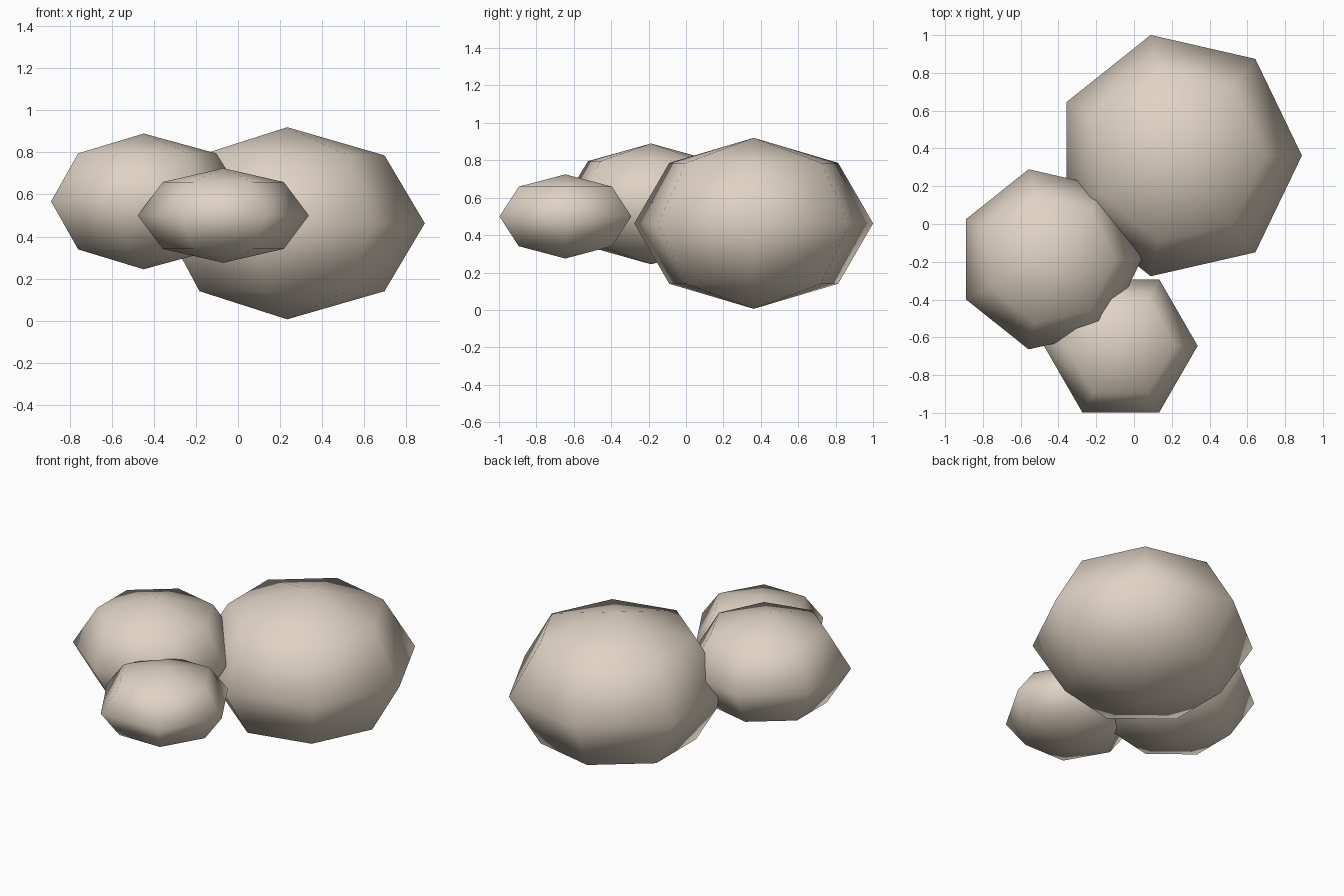
import bpy
import bmesh
from math import sin, cos, pi, tau
from mathutils import Vector

cube = bpy.data.objects.get("Cube")
if cube:
    bpy.data.objects.remove(cube, do_unlink=True)

# Single warm beige colour
beige = bpy.data.materials.new("warm beige")
beige.use_nodes = True
colour = (0.74, 0.65, 0.55, 1.0)
beige.diffuse_color = colour
bsdf = beige.node_tree.nodes["Principled BSDF"]
bsdf.inputs["Base Color"].default_value = colour
bsdf.inputs["Roughness"].default_value = 0.9


def puff(name, centre, radius, height, sides, rings=4):
    """Flattened low-poly ball: a half-circle profile spun around z."""
    bm = bmesh.new()
    angles = [pi * i / rings - pi / 2 for i in range(rings + 1)]
    verts = [bm.verts.new((radius * cos(a), 0, height * sin(a))) for a in angles]
    edges = [bm.edges.new(pair) for pair in zip(verts, verts[1:])]
    bmesh.ops.spin(bm, geom=verts + edges, cent=(0, 0, 0), axis=(0, 0, 1),
                   angle=tau, steps=sides, use_duplicate=False)
    bmesh.ops.remove_doubles(bm, verts=bm.verts[:], dist=0.0005)
    bmesh.ops.recalc_face_normals(bm, faces=bm.faces[:])
    for face in bm.faces:
        face.smooth = True
    mesh = bpy.data.meshes.new(name)
    bm.to_mesh(mesh)
    bm.free()
    mesh.materials.append(beige)
    obj = bpy.data.objects.new(name, mesh)
    obj.location = Vector(centre)
    bpy.context.collection.objects.link(obj)
    return obj


# Three overlapping puffs
puff("large_puff", (0.234, 0.362, 0.463), 0.655, 0.457, 7)
puff("medium_puff", (-0.449, -0.187, 0.567), 0.489, 0.323, 7)
puff("small_puff", (-0.070, -0.645, 0.500), 0.407, 0.225, 6)
